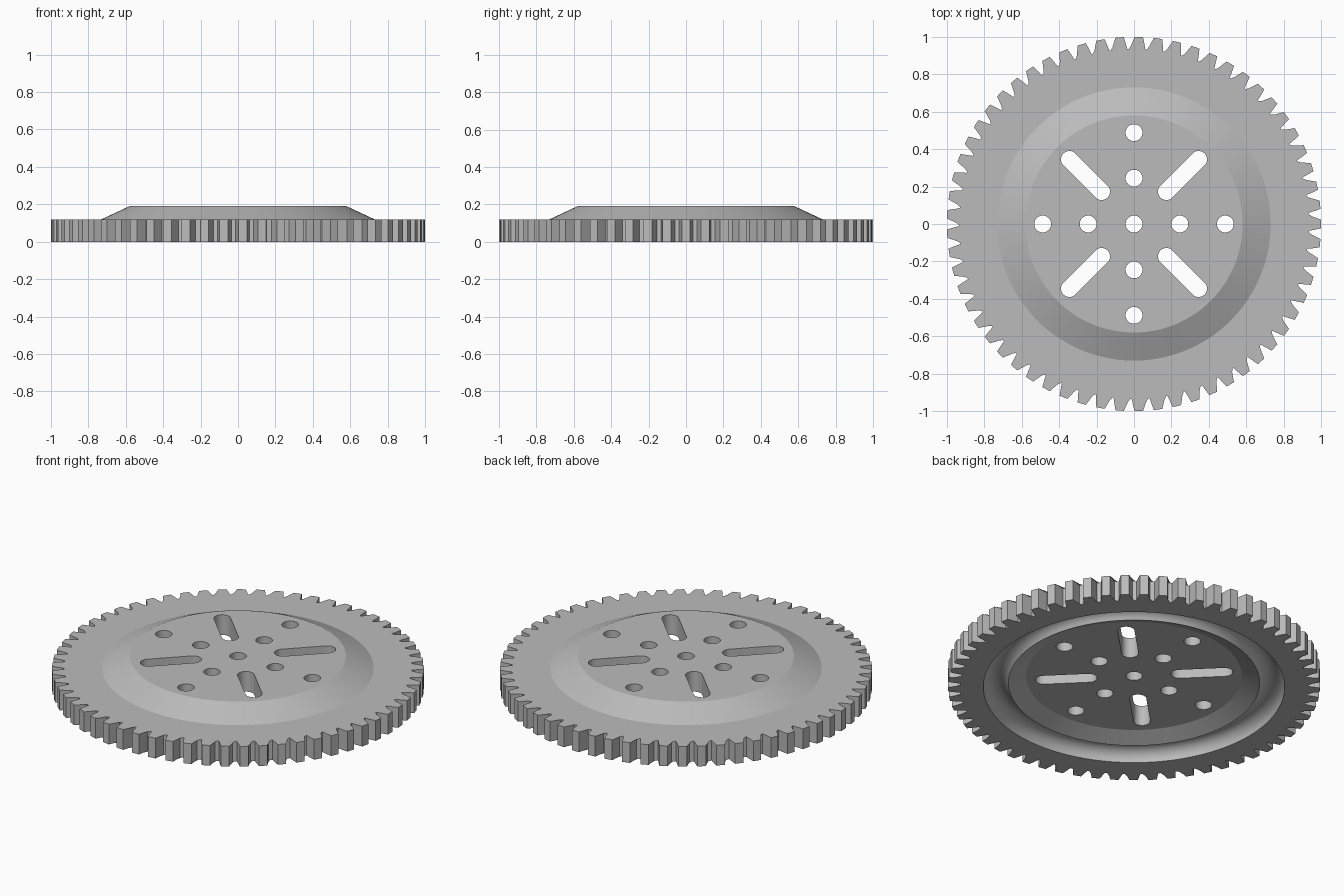
import bpy, bmesh, math
from math import cos, sin, pi

if "Cube" in bpy.data.objects:
    bpy.data.objects.remove(bpy.data.objects["Cube"], do_unlink=True)

TEETH = 61
THICK = 0.12      # plate thickness
RISE = 0.07       # how far the hub is dished upward
HUB_R, DISH_R = 0.58, 0.73
HOLE_R = 0.045

# Half of one tooth: (fraction of pitch, radius)
HALF_TOOTH = [(0.38, 0.935), (0.30, 0.968), (0.22, 1.0)]
TOOTH = [(-f, r) for f, r in HALF_TOOTH] + HALF_TOOTH[::-1]
COUNT = TEETH * len(TOOTH)

grey = bpy.data.materials.new("steel grey")
grey.use_nodes = True
colour = (0.5, 0.5, 0.5, 1)
grey.diffuse_color = colour
grey.node_tree.nodes["Principled BSDF"].inputs["Base Color"].default_value = colour


def make_object(name, bm):
    bmesh.ops.recalc_face_normals(bm, faces=bm.faces)
    mesh = bpy.data.meshes.new(name)
    bm.to_mesh(mesh)
    bm.free()
    mesh.materials.append(grey)
    obj = bpy.data.objects.new(name, mesh)
    bpy.context.collection.objects.link(obj)
    return obj


def round_ring(bm, r, z):
    return [bm.verts.new((r * cos(2 * pi * i / COUNT), r * sin(2 * pi * i / COUNT), z))
            for i in range(COUNT)]


def tooth_ring(bm, z):
    pitch = 2 * pi / TEETH
    return [bm.verts.new((r * cos((t + f) * pitch), r * sin((t + f) * pitch), z))
            for t in range(TEETH) for f, r in TOOTH]


def prism(bm, outline, z0, z1):
    low = [bm.verts.new((x, y, z0)) for x, y in outline]
    high = [bm.verts.new((x, y, z1)) for x, y in outline]
    bm.faces.new(low[::-1])
    bm.faces.new(high)
    for i in range(len(low)):
        j = (i + 1) % len(low)
        bm.faces.new((low[i], low[j], high[j], high[i]))


def slot(bm, angle, r0, r1, segs=16):
    """Round-ended slot along a radius; a plain hole when r0 equals r1."""
    pts = []
    for centre, start in ((r1, -pi / 2), (r0, pi / 2)):
        for i in range(segs if r0 == r1 else segs + 1):
            a = start + pi * i / segs
            x, y = centre + HOLE_R * cos(a), HOLE_R * sin(a)
            pts.append((x * cos(angle) - y * sin(angle), x * sin(angle) + y * cos(angle)))
    prism(bm, pts, -0.1, 0.4)


# Gear body: dished plate, toothed rim and round groove underneath
bm = bmesh.new()
rings = [round_ring(bm, HUB_R, THICK + RISE), round_ring(bm, DISH_R, THICK),
         round_ring(bm, 0.9, THICK), tooth_ring(bm, THICK),
         tooth_ring(bm, 0), round_ring(bm, 0.9, 0)]
groove_r, groove_mid, arc_end, steps = 0.07, 0.74, math.radians(157), 12
for i in range(steps + 1):
    a = arc_end * i / steps
    rings.append(round_ring(bm, groove_mid + groove_r * cos(a), groove_r * sin(a)))
rings.append(round_ring(bm, HUB_R, RISE))
for a, b in zip(rings, rings[1:]):
    for i in range(COUNT):
        j = (i + 1) % COUNT
        bm.faces.new((a[i], a[j], b[j], b[i]))
bm.faces.new(rings[0])
bm.faces.new(rings[-1][::-1])
gear = make_object("gear_plate", bm)

# Hole and slot cutters
bm = bmesh.new()
slot(bm, 0, 0, 0)
for k in range(4):
    angle = k * pi / 2
    for r in (0.245, 0.488):
        slot(bm, angle, r, r)
    slot(bm, angle + pi / 4, 0.245, 0.488)
cutter = make_object("hole_cutter", bm)
cutter.hide_render = True

cut = gear.modifiers.new("holes", "BOOLEAN")
cut.operation = "DIFFERENCE"
cut.solver = "EXACT"
cut.object = cutter
bpy.ops.object.select_all(action="DESELECT")
gear.select_set(True)
bpy.context.view_layer.objects.active = gear
bpy.ops.object.modifier_apply(modifier=cut.name)
bpy.data.objects.remove(cutter, do_unlink=True)
bpy.ops.object.shade_smooth_by_angle(angle=math.radians(20))
